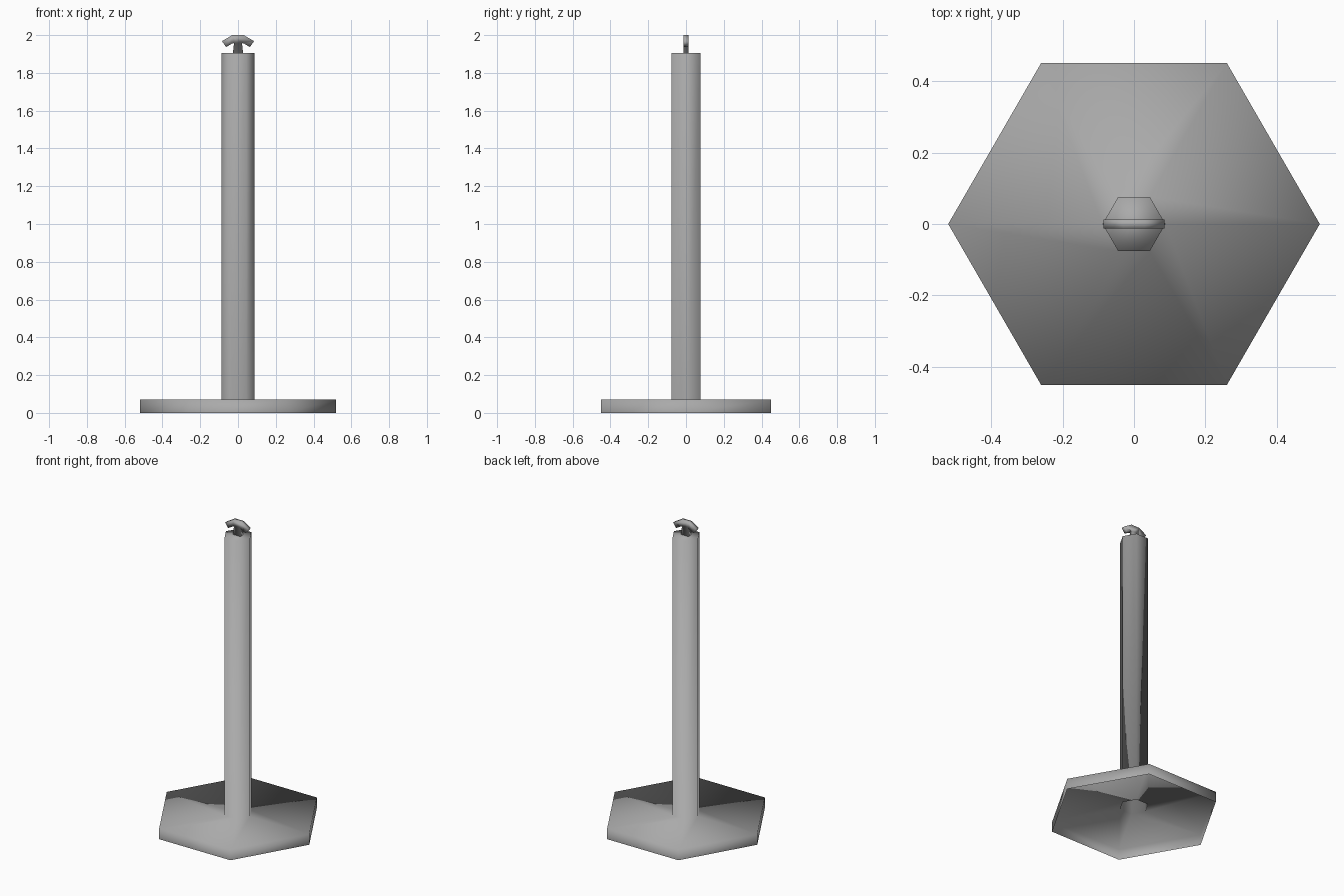
import bpy, bmesh
from math import cos, sin, pi

cube = bpy.data.objects.get("Cube")
if cube:
    bpy.data.objects.remove(cube, do_unlink=True)

SIDES = 6

grey = bpy.data.materials.new("plain grey")
grey.use_nodes = True
colour = (0.4, 0.4, 0.4, 1)
grey.diffuse_color = colour
grey.node_tree.nodes["Principled BSDF"].inputs["Base Color"].default_value = colour


def make_object(name, bm):
    mesh = bpy.data.meshes.new(name)
    bm.to_mesh(mesh)
    bm.free()
    mesh.materials.append(grey)
    mesh.shade_smooth()
    obj = bpy.data.objects.new(name, mesh)
    bpy.context.collection.objects.link(obj)
    return obj


# Hexagonal base and post: one open-bottomed shell, so the shading flows
# from the rim across the plate and up the post
profile = [(0.52, 0), (0.52, 0.07), (0.088, 0.07), (0.088, 1.905)]
bm = bmesh.new()
rings = [[bm.verts.new((r * cos(2 * pi * i / SIDES), r * sin(2 * pi * i / SIDES), z))
          for i in range(SIDES)] for r, z in profile]
for low, high in zip(rings, rings[1:]):
    for i in range(SIDES):
        j = (i + 1) % SIDES
        bm.faces.new((low[i], low[j], high[j], high[i]))
bm.faces.new(rings[-1])
make_object("base_and_post", bm)

# Two-armed hook plate on top of the post, mirrored from its left half
half = [(0.027, 1.905), (0.021, 1.958), (0.032, 1.955), (0.063, 1.937),
        (0.085, 1.968), (0.03, 2.0)]
outline = half + [(-x, z) for x, z in reversed(half)]
thickness = 0.026
bm = bmesh.new()
front = bm.faces.new([bm.verts.new((x, -thickness / 2, z)) for x, z in outline])
extruded = bmesh.ops.extrude_face_region(bm, geom=[front], use_keep_orig=True)
moved = [g for g in extruded["geom"] if isinstance(g, bmesh.types.BMVert)]
bmesh.ops.translate(bm, vec=(0, thickness, 0), verts=moved)
bmesh.ops.recalc_face_normals(bm, faces=bm.faces)
make_object("top_hook", bm)
